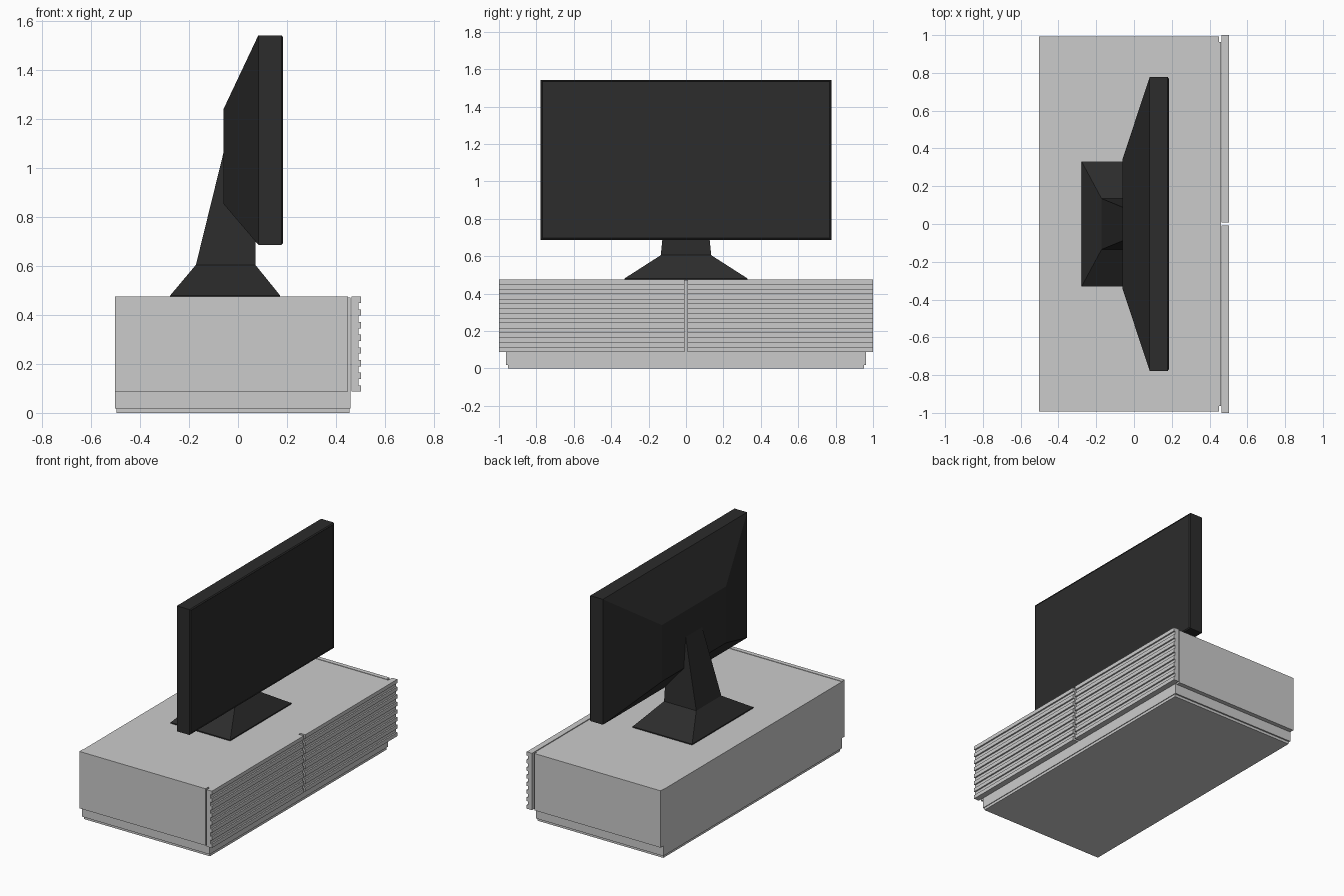
import bpy, bmesh

if "Cube" in bpy.data.objects:
    bpy.data.objects.remove(bpy.data.objects["Cube"])

dark = bpy.data.materials.new("dark_plastic")
dark.diffuse_color = (0.025, 0.025, 0.025, 1)
dark.use_nodes = True
dark.node_tree.nodes["Principled BSDF"].inputs["Base Color"].default_value = dark.diffuse_color


def finish(name, bm, mat=None):
    bmesh.ops.recalc_face_normals(bm, faces=bm.faces)
    me = bpy.data.meshes.new(name)
    bm.to_mesh(me)
    bm.free()
    ob = bpy.data.objects.new(name, me)
    bpy.context.collection.objects.link(ob)
    if mat:
        me.materials.append(mat)
    return ob


def loft(name, rings, mat=None):
    """Cap and skin a list of equal-length point rings."""
    bm = bmesh.new()
    vs = [[bm.verts.new(p) for p in r] for r in rings]
    n = len(vs[0])
    for a, b in zip(vs, vs[1:]):
        for i in range(n):
            j = (i + 1) % n
            bm.faces.new((a[i], a[j], b[j], b[i]))
    bm.faces.new(vs[0])
    bm.faces.new(vs[-1])
    return finish(name, bm, mat)


def rect_z(x0, x1, y0, y1, z):
    return [(x0, y0, z), (x1, y0, z), (x1, y1, z), (x0, y1, z)]


def rect_x(x, hy, z0, z1):
    return [(x, -hy, z0), (x, hy, z0), (x, hy, z1), (x, -hy, z1)]


def box(name, x0, x1, y0, y1, z0, z1):
    return loft(name, [rect_z(x0, x1, y0, y1, z0), rect_z(x0, x1, y0, y1, z1)])


# cabinet body and plinth
box("cabinet_body", -0.503, 0.46, -0.963, 0.963, 0.018, 0.472)
box("plinth", -0.496, 0.455, -0.953, 0.953, 0.0, 0.018)

# ribbed drawer profile: 8 ridges with 7 grooves between them
Z0, Z1, RIDGES = 0.087, 0.475, 8
step = (Z1 - Z0) / (2 * RIDGES - 1)
profile = [(0.463, Z1), (0.463, Z0)]
for i in range(2 * RIDGES - 1):
    x = 0.503 if i % 2 == 0 else 0.493
    profile += [(x, Z0 + i * step), (x, Z0 + (i + 1) * step)]

# side panels and drawer fronts, one per side
for side, s in (("left", -1), ("right", 1)):
    box(side + "_side_panel", -0.503, 0.45, *sorted((s * 0.963, s * 0.993)), 0.087, 0.475)
    loft(side + "_drawer_front",
         [[(x, s * y, z) for x, z in profile] for y in (0.008, 1.0)])

# screen housing: tapered back, box rim, chamfered front edge, slightly sunk panel
loft("screen", [
    rect_x(-0.06, 0.345, 0.855, 1.24),
    rect_x(0.083, 0.778, 0.687, 1.543),
    rect_x(0.178, 0.778, 0.687, 1.543),
    rect_x(0.184, 0.771, 0.694, 1.536),
    rect_x(0.181, 0.768, 0.697, 1.533),
], dark)

# stand: thin plate, flared foot, leaning neck running into the housing
loft("stand", [
    rect_z(-0.277, 0.172, -0.33, 0.33, 0.473),
    rect_z(-0.277, 0.172, -0.33, 0.33, 0.48),
    rect_z(-0.172, 0.071, -0.135, 0.135, 0.605),
    rect_z(-0.038, 0.071, -0.08, 0.08, 1.15),
], dark)
